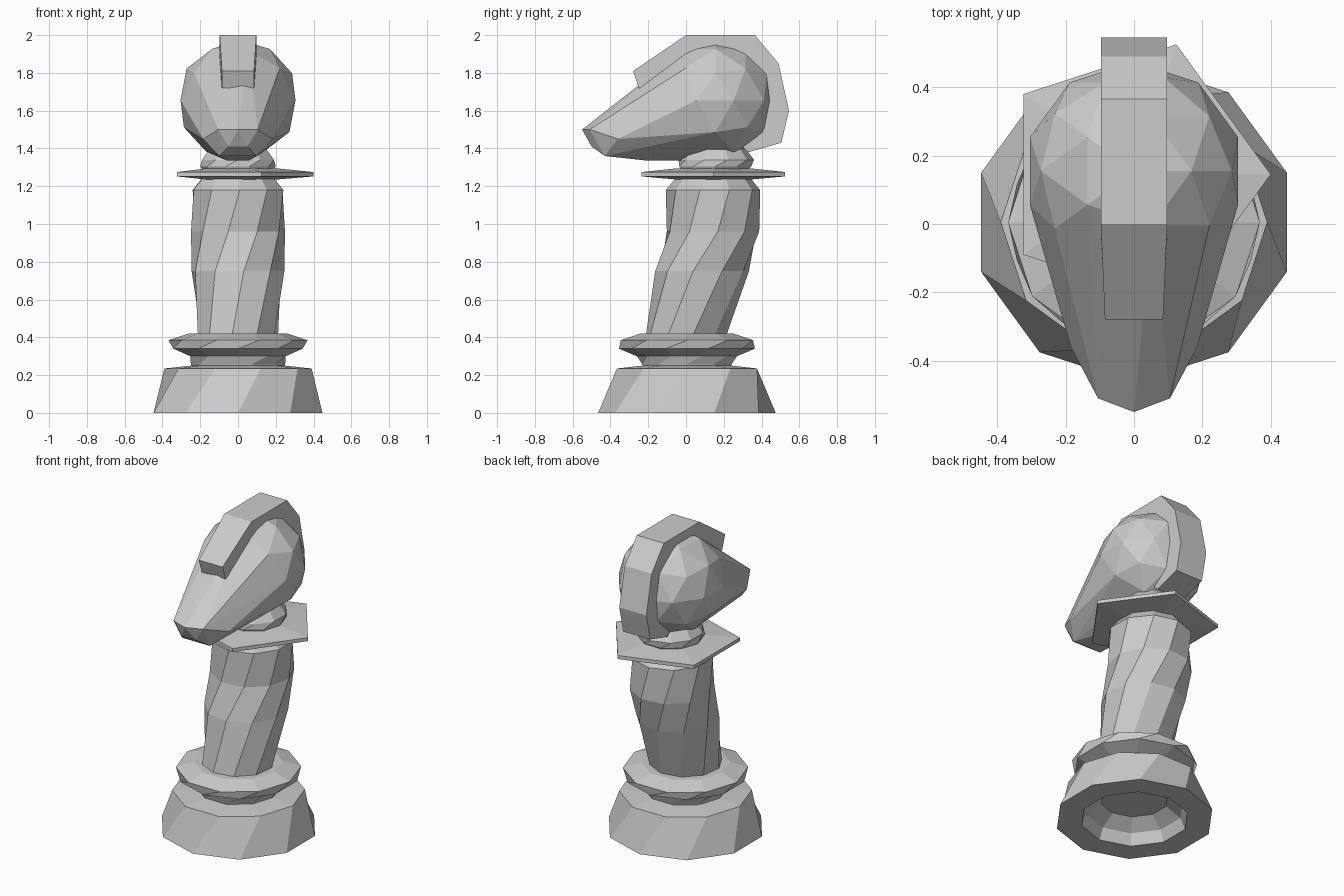
import bpy, bmesh
from math import sin, cos, pi, radians
from mathutils import Vector, Matrix

if "Cube" in bpy.data.objects:
    bpy.data.objects.remove(bpy.data.objects["Cube"])


def finish(name, bm):
    bmesh.ops.recalc_face_normals(bm, faces=bm.faces)
    mesh = bpy.data.meshes.new(name)
    bm.to_mesh(mesh)
    bm.free()
    obj = bpy.data.objects.new(name, mesh)
    bpy.context.collection.objects.link(obj)
    return obj


def loft(name, sides, rings):
    """Skin a stack of polygon rings given as (z, radius, centre y, turn in degrees)."""
    bm = bmesh.new()
    loops = []
    for z, r, cy, turn in rings:
        a0 = radians(turn)
        loops.append([bm.verts.new((r * cos(a0 + 2 * pi * i / sides),
                                    cy + r * sin(a0 + 2 * pi * i / sides), z))
                      for i in range(sides)])
    for a, b in zip(loops, loops[1:]):
        for i in range(sides):
            j = (i + 1) % sides
            bm.faces.new((a[i], a[j], b[j], b[i]))
    bm.faces.new(loops[0])
    bm.faces.new(loops[-1])
    return finish(name, bm)


# Foot: twisted ten-sided block with a hollow underside
loft("base", 10, [(0.13, 0.20, 0.005, 18), (0.07, 0.29, 0.005, 18), (0, 0.32, 0.005, 18),
                  (0, 0.47, 0.005, 18), (0.235, 0.39, 0.005, 36), (0.25, 0.25, 0.005, 36)])

# Ring moulding above the foot
loft("base_ring", 10, [(0.23, 0.24, 0.005, 0), (0.26, 0.25, 0.005, 0), (0.30, 0.265, 0.005, 18),
                       (0.34, 0.36, 0.005, 18), (0.385, 0.368, 0.005, 36),
                       (0.42, 0.26, 0.005, 36)])

# Twisted, backward-leaning column
loft("column", 10, [(0.40, 0.215, 0.0, 9), (0.42, 0.216, 0.003, 10), (0.75, 0.25, 0.085, 25),
                    (0.96, 0.25, 0.143, 42), (1.18, 0.25, 0.143, 56), (1.24, 0.20, 0.143, 56)])

# Thin five-sided collar
loft("collar", 5, [(1.235, 0.20, 0.145, 0), (1.252, 0.40, 0.145, 0),
                   (1.275, 0.40, 0.145, 0), (1.295, 0.20, 0.145, 0)])

# Small neck knot
loft("neck", 10, [(1.26, 0.17, 0.145, 0), (1.305, 0.20, 0.155, 0),
                  (1.34, 0.20, 0.16, 18), (1.40, 0.155, 0.16, 18)])

# Head: faceted ball hulled together with the snout points
bm = bmesh.new()
bmesh.ops.create_icosphere(bm, subdivisions=2, radius=0.32,
                           matrix=Matrix.Translation((0, 0.155, 1.655)))
snout = [(0, -0.55, 1.50), (0.105, -0.51, 1.50), (0.05, -0.50, 1.41),
         (0.10, -0.43, 1.36), (0.185, -0.36, 1.45), (0.06, -0.22, 1.337)]
for x, y, z in snout:
    for s in ((1, -1) if x else (1,)):
        bm.verts.new((s * x, y, z))
hull = bmesh.ops.convex_hull(bm, input=bm.verts[:])
inner = {g for g in hull["geom_interior"] + hull["geom_unused"]
         if isinstance(g, bmesh.types.BMVert)}
bmesh.ops.delete(bm, geom=list(inner), context='VERTS')
finish("head", bm)

# Mane: side profile extruded across the head, narrowing at the forelock
profile = [(-0.28, 1.81), (0.0, 2.0), (0.365, 2.0), (0.49, 1.85), (0.545, 1.60),
           (0.505, 1.43), (0.33, 1.38), (0.20, 1.50), (0.20, 1.72), (-0.05, 1.74),
           (-0.25, 1.72)]
bm = bmesh.new()
sides = [[bm.verts.new((s * (0.085 if y < -0.2 else 0.097), y, z)) for y, z in profile]
         for s in (-1, 1)]
n = len(profile)
for i in range(n):
    j = (i + 1) % n
    bm.faces.new((sides[0][i], sides[0][j], sides[1][j], sides[1][i]))
for loop in sides:
    bm.faces.new(loop)
finish("mane", bm)
